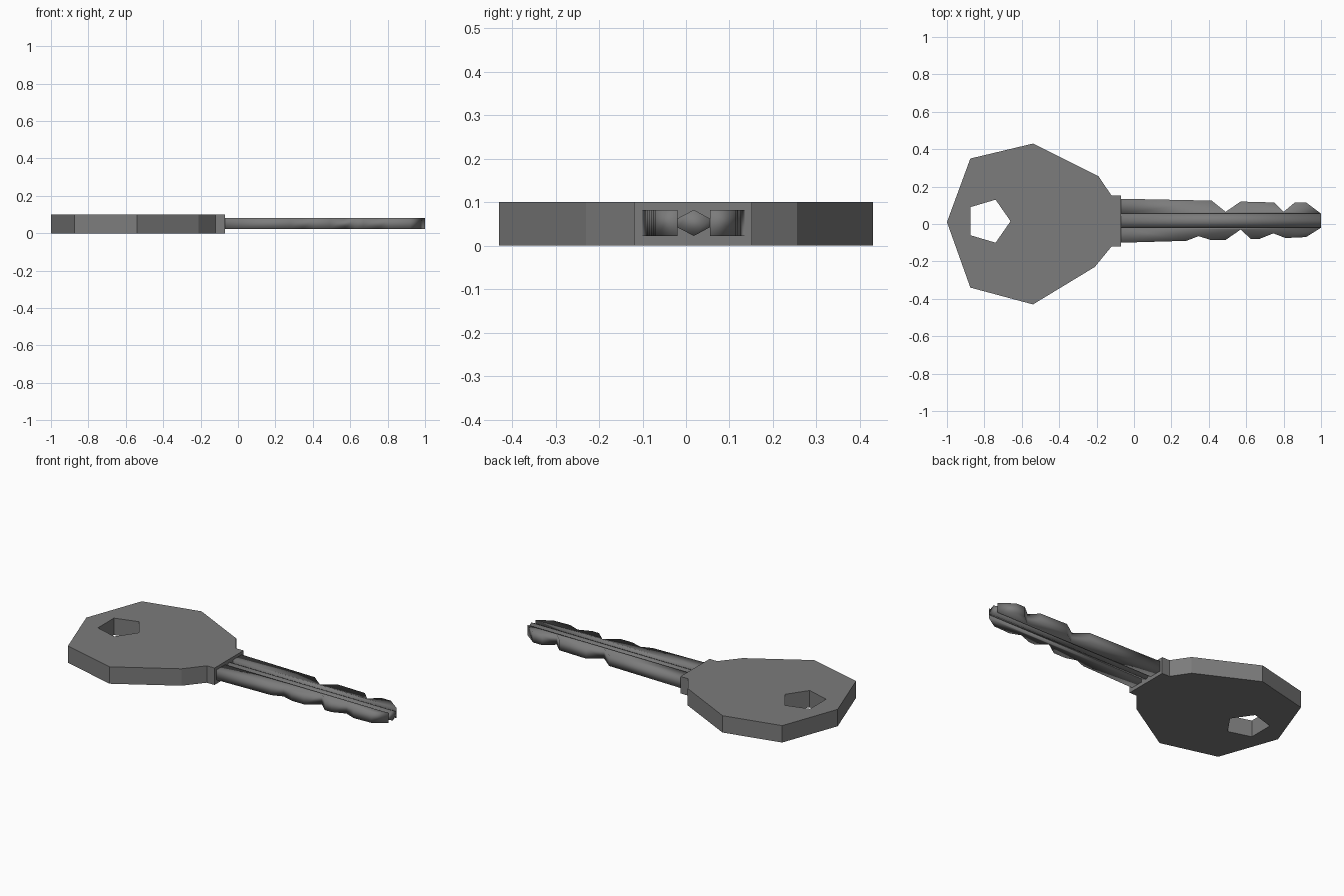
import bpy, bmesh
from mathutils import Vector

if "Cube" in bpy.data.objects:
    bpy.data.objects.remove(bpy.data.objects["Cube"])

# Dark grey metal
metal = bpy.data.materials.new("dark_metal")
metal.diffuse_color = (0.2, 0.2, 0.2, 1)
metal.use_nodes = True
metal.node_tree.nodes["Principled BSDF"].inputs["Base Color"].default_value = metal.diffuse_color


def finish(name, bm, smooth=False):
    bmesh.ops.recalc_face_normals(bm, faces=bm.faces)
    for f in bm.faces:
        f.smooth = smooth
    mesh = bpy.data.meshes.new(name)
    bm.to_mesh(mesh)
    bm.free()
    mesh.materials.append(metal)
    obj = bpy.data.objects.new(name, mesh)
    bpy.context.collection.objects.link(obj)
    return obj


def extrude(bm, loops, direction):
    """Fill closed loops (outline first, then holes) and extrude into a solid."""
    edges = []
    for loop in loops:
        vs = [bm.verts.new(p) for p in loop]
        edges += [bm.edges.new((a, b)) for a, b in zip(vs, vs[1:] + vs[:1])]
    res = bmesh.ops.triangle_fill(bm, edges=edges, use_beauty=True)
    faces = [g for g in res["geom"] if isinstance(g, bmesh.types.BMFace)]
    out = bmesh.ops.extrude_face_region(bm, geom=faces, use_keep_orig=True)
    moved = [g for g in out["geom"] if isinstance(g, bmesh.types.BMVert)]
    bmesh.ops.translate(bm, verts=moved, vec=Vector(direction))


def flat(points, z):
    return [(x, y, z) for x, y in points]


# Bow (grip) with collar and pentagonal ring hole
bow = [(-1, 0.01), (-0.875, 0.35), (-0.54, 0.43), (-0.19, 0.255),
       (-0.12, 0.152), (-0.07, 0.152), (-0.07, -0.12), (-0.12, -0.12),
       (-0.21, -0.23), (-0.54, -0.43), (-0.875, -0.34)]
hole = [(-0.875, 0.09), (-0.74, 0.13), (-0.66, 0.015), (-0.74, -0.1), (-0.875, -0.06)]
bm = bmesh.new()
extrude(bm, [flat(bow, 0), flat(hole, 0)], (0, 0, 0.1))
finish("key_bow", bm)

# Toothed rails on each side of the blade
upper = [(-0.07, 0.135), (0.415, 0.125), (0.49, 0.065), (0.57, 0.12), (0.75, 0.115),
         (0.80, 0.065), (0.86, 0.115), (0.92, 0.115), (1, 0.055), (-0.07, 0.055)]
lower = [(-0.07, -0.1), (0.28, -0.09), (0.345, -0.065), (0.41, -0.085), (0.49, -0.085),
         (0.57, -0.03), (0.625, -0.08), (0.67, -0.08), (0.745, -0.05), (0.81, -0.075),
         (0.92, -0.07), (1, -0.02), (-0.07, -0.02)]
for name, rail in (("upper_teeth", upper), ("lower_teeth", lower)):
    bm = bmesh.new()
    extrude(bm, [flat(rail, 0.022)], (0, 0, 0.06))
    finish(name, bm, True)

# Ridged core between the rails, leaving grooves on both faces
core = [(-0.02, 0.042), (0.018, 0.022), (0.055, 0.042),
        (0.055, 0.062), (0.018, 0.082), (-0.02, 0.062)]
bm = bmesh.new()
extrude(bm, [[(-0.07, y, z) for y, z in core]], (1.07, 0, 0))
finish("blade_core", bm, True)
